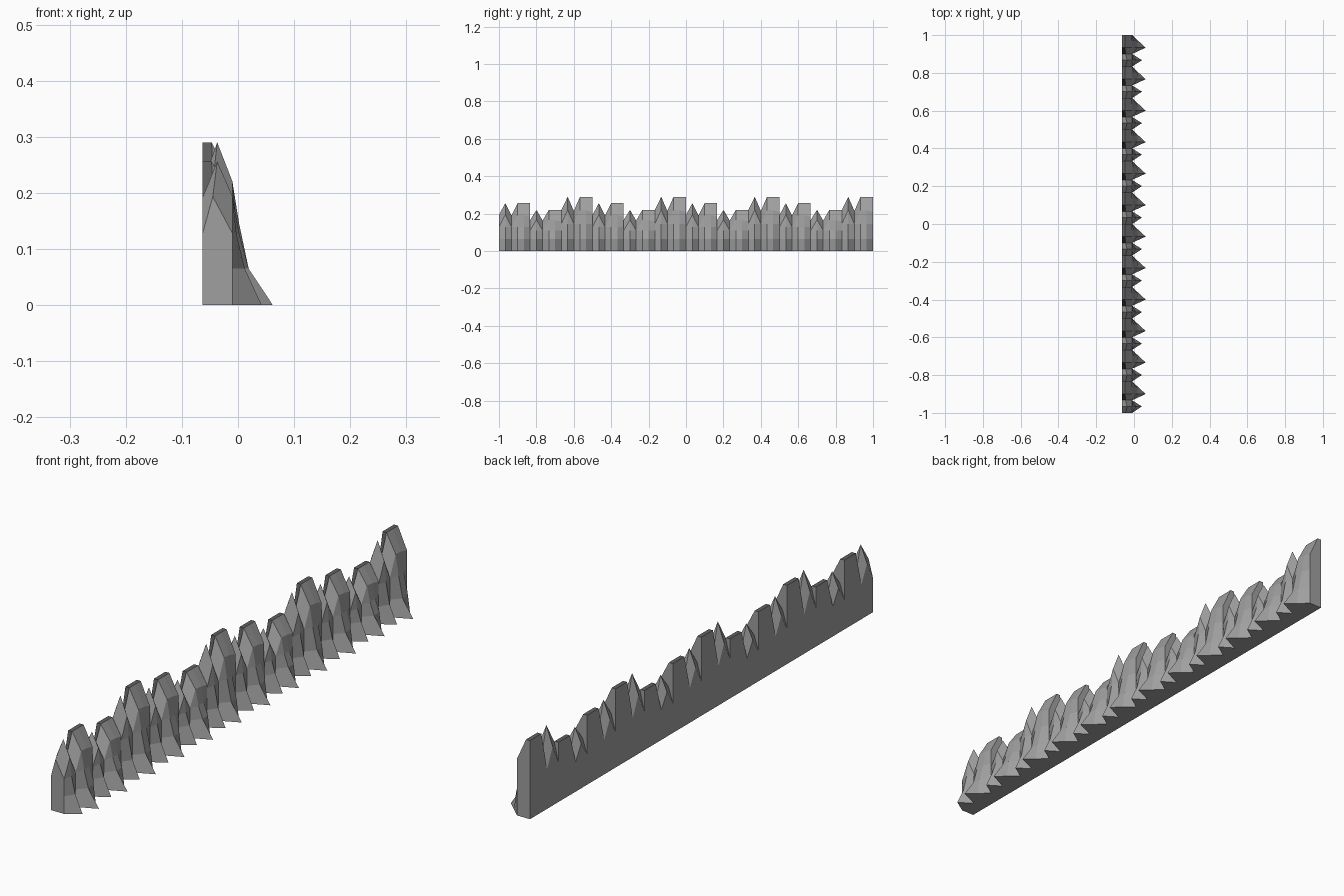
import bpy, bmesh

if "Cube" in bpy.data.objects:
    bpy.data.objects.remove(bpy.data.objects["Cube"])

BACK, VALLEY = -0.063, -0.01
UNIT = 0.5 / 3

# Cross-sections of one rock pair:
# y offset, back height, apex x, apex height, shoulder height, mid x, foot x, toe x
# (heights are fractions of the rock height)
SECTIONS = [
    (0.000, 0.50, -0.045, 0.755, 0.50, VALLEY, VALLEY, VALLEY),   # edge of small spike
    (0.034, 0.75, -0.037, 1.000, 0.76, -0.003, 0.012, 0.042),     # small spike
    (0.067, 0.50, -0.045, 0.740, 0.50, VALLEY, VALLEY, VALLEY),   # notch
    (0.100, 1.00, -0.047, 1.000, 0.76, 0.002, 0.019, 0.062),      # large slab ridge
    (0.133, 1.00, -0.047, 1.000, 0.75, 0.000, 0.017, 0.026),      # large slab side
    (UNIT, 1.00, -0.047, 1.000, 0.72, VALLEY, VALLEY, VALLEY),    # end of slab
]


def grey(name, v):
    m = bpy.data.materials.new(name)
    m.diffuse_color = (v, v, v, 1)
    m.use_nodes = True
    m.node_tree.nodes["Principled BSDF"].inputs["Base Color"].default_value = m.diffuse_color
    return m


def section(y0, h, s):
    dy, back, ax, apex, shoulder, mid, foot, toe = s
    y = y0 + dy
    return [(BACK, y, 0), (BACK, y, back * h), (ax, y, apex * h),
            (VALLEY, y, shoulder * h), (mid, y, 0.5 * h),
            (foot, y, 0.065), (toe, y, 0)]


def rock_mesh():
    bm = bmesh.new()
    rings = []
    for i, h in enumerate((0.256, 0.22, 0.29)):
        for s in SECTIONS:
            rings.append([bm.verts.new(p) for p in section(i * UNIT, h, s)])
    # skin between neighbouring sections, darker on the slab tops
    for j, (a, b) in enumerate(zip(rings, rings[1:])):
        n = len(a)
        for k in range(n):
            m = (k + 1) % n
            f = bm.faces.new((a[k], a[m], b[m], b[k]))
            f.material_index = int(k == 1 and j % 6 in (2, 3, 4))
    # end caps
    bm.faces.new(rings[0][::-1])
    bm.faces.new(rings[-1])
    bmesh.ops.remove_doubles(bm, verts=bm.verts, dist=1e-4)
    bmesh.ops.dissolve_degenerate(bm, edges=bm.edges, dist=1e-5)
    bmesh.ops.recalc_face_normals(bm, faces=bm.faces)
    me = bpy.data.meshes.new("rock_segment")
    bm.to_mesh(me)
    bm.free()
    me.materials.append(grey("rock", 0.35))
    me.materials.append(grey("rock_top", 0.12))
    return me


# Four identical rock segments in a row
mesh = rock_mesh()
for i in range(4):
    ob = bpy.data.objects.new(f"rock_segment_{i + 1}", mesh)
    ob.location.y = -1 + 0.5 * i
    bpy.context.collection.objects.link(ob)
